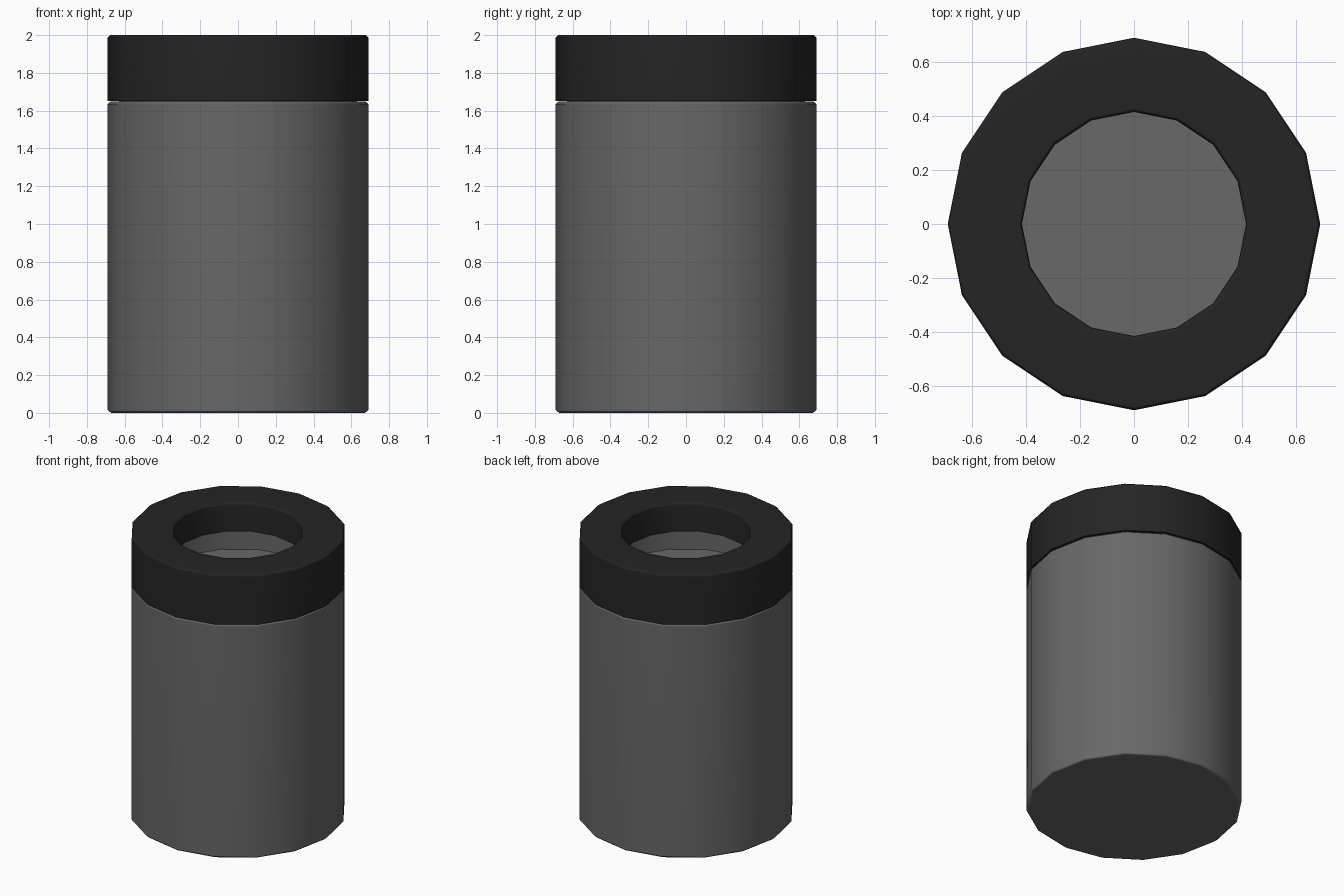
import bpy
import bmesh
from math import cos, sin, tau, radians

if "Cube" in bpy.data.objects:
    bpy.data.objects.remove(bpy.data.objects["Cube"])

SIDES = 16


def lathe(name, profile, shade, closed=False):
    """Turn an (r, z) profile about z; open profiles get flat end caps."""
    bm = bmesh.new()
    rings = [[bm.verts.new((r * cos(tau * i / SIDES), r * sin(tau * i / SIDES), z))
              for i in range(SIDES)] for r, z in profile]
    pairs = list(zip(rings, rings[1:]))
    if closed:
        pairs.append((rings[-1], rings[0]))
    else:
        bm.faces.new(rings[0])
        bm.faces.new(rings[-1])
    for a, b in pairs:
        for i in range(SIDES):
            j = (i + 1) % SIDES
            bm.faces.new((a[i], a[j], b[j], b[i]))
    bmesh.ops.recalc_face_normals(bm, faces=bm.faces)
    mesh = bpy.data.meshes.new(name)
    bm.to_mesh(mesh)
    bm.free()
    obj = bpy.data.objects.new(name, mesh)
    bpy.context.collection.objects.link(obj)
    mat = bpy.data.materials.new(name + "_colour")
    mat.diffuse_color = (shade, shade, shade, 1)
    mat.use_nodes = True
    mat.node_tree.nodes["Principled BSDF"].inputs["Base Color"].default_value = mat.diffuse_color
    mesh.materials.append(mat)
    # Smooth sides, with normals following the large faces
    bpy.ops.object.select_all(action='DESELECT')
    obj.select_set(True)
    bpy.context.view_layer.objects.active = obj
    bpy.ops.object.shade_smooth_by_angle(angle=radians(60))
    obj.modifiers.new("weighted", 'WEIGHTED_NORMAL').keep_sharp = True
    return obj


# Canister body: bevelled base and shoulder, neck inside the lid, recessed floor
lathe("canister_body", [
    (0.672, 0.0), (0.69, 0.015), (0.69, 1.635), (0.675, 1.648),
    (0.63, 1.648), (0.63, 1.80), (0.60, 1.80), (0.60, 1.59)], 0.138)

# Lid: thick ring with a skirt that drops over the neck
lathe("lid_ring", [
    (0.69, 1.65), (0.69, 1.987), (0.677, 2.0), (0.428, 2.0),
    (0.415, 1.987), (0.415, 1.80), (0.63, 1.80), (0.63, 1.65)], 0.018, closed=True)
